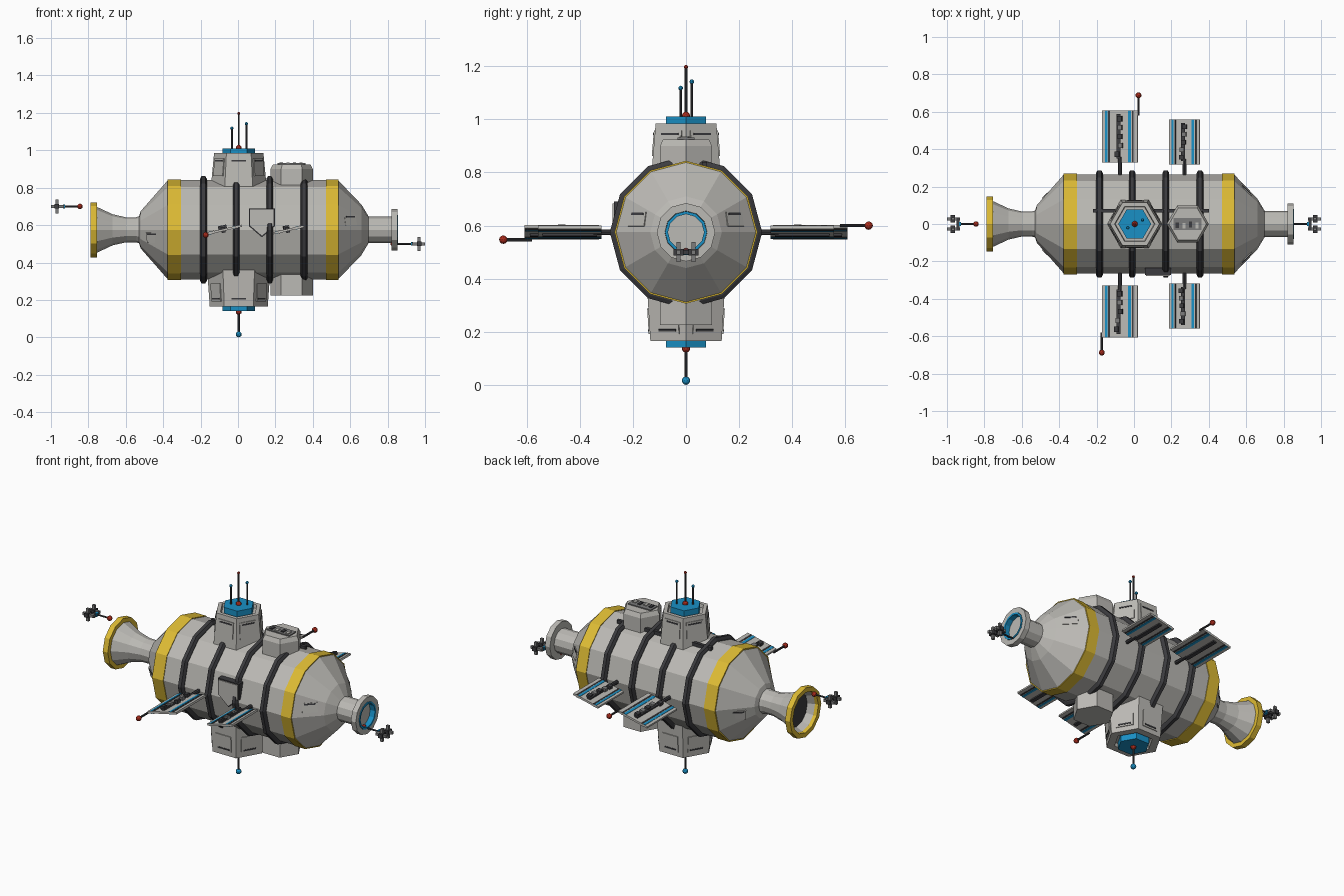
import bpy, bmesh, random
from math import sin, cos, pi, radians
from mathutils import Matrix, Vector

random.seed(4)
cube = bpy.data.objects.get("Cube")
if cube:
    bpy.data.objects.remove(cube)


def material(name, rgb):
    m = bpy.data.materials.new(name)
    m.use_nodes = True
    m.diffuse_color = (*rgb, 1)
    m.node_tree.nodes["Principled BSDF"].inputs["Base Color"].default_value = (*rgb, 1)
    return m


HULL = material("hull_grey", (0.5, 0.49, 0.46))
MID = material("mid_grey", (0.2, 0.2, 0.2))
DARK = material("dark_grey", (0.045, 0.045, 0.05))
YELLOW = material("yellow", (0.73, 0.5, 0.035))
BLUE = material("blue", (0.01, 0.28, 0.56))
RED = material("red", (0.4, 0.025, 0.012))
MZ = 0.575  # height of the hull axis


def finish(name, bm, mat):
    bmesh.ops.recalc_face_normals(bm, faces=bm.faces)
    me = bpy.data.meshes.new(name)
    bm.to_mesh(me)
    bm.free()
    me.materials.append(mat)
    ob = bpy.data.objects.new(name, me)
    bpy.context.collection.objects.link(ob)
    return ob


def lathe(name, profile, mat, sides=12, axis="X", loc=(0, 0, MZ), closed=False):
    """Spin (distance, radius) points around an axis; closed makes a hoop."""
    bm = bmesh.new()
    rings = []
    for d, r in profile:
        ring = []
        for i in range(sides):
            u, v = r * cos(2 * pi * i / sides), r * sin(2 * pi * i / sides)
            p = (d, u, v) if axis == "X" else (u, v, d)
            ring.append(bm.verts.new(Vector(p) + Vector(loc)))
        rings.append(ring)
    pairs = list(zip(rings, rings[1:]))
    if closed:
        pairs.append((rings[-1], rings[0]))
    else:
        bm.faces.new(rings[0])
        bm.faces.new(rings[-1])
    for a, b in pairs:
        for i in range(sides):
            j = (i + 1) % sides
            bm.faces.new((a[i], a[j], b[j], b[i]))
    return finish(name, bm, mat)


def box(name, loc, size, mat, frame=Matrix()):
    bm = bmesh.new()
    bmesh.ops.create_cube(bm, size=1, matrix=frame @ Matrix.Translation(loc) @ Matrix.Diagonal((*size, 1)))
    return finish(name, bm, mat)


def ball(name, loc, r, mat):
    bm = bmesh.new()
    bmesh.ops.create_icosphere(bm, subdivisions=2, radius=r, matrix=Matrix.Translation(loc))
    return finish(name, bm, mat)


def rod(name, a, b, r, mat=DARK):
    a, b = Vector(a), Vector(b)
    turn = (b - a).to_track_quat("Z", "Y").to_matrix().to_4x4()
    bm = bmesh.new()
    bmesh.ops.create_cone(bm, cap_ends=True, segments=8, radius1=r, radius2=r, depth=(b - a).length,
                          matrix=Matrix.Translation((a + b) / 2) @ turn)
    return finish(name, bm, mat)


def facing(loc, normal, up):
    """Frame whose z is the normal and whose y leans toward up."""
    n = Vector(normal).normalized()
    x = Vector(up).cross(n).normalized()
    m = Matrix((x, n.cross(x), n)).transposed().to_4x4()
    return Matrix.Translation(loc) @ m


def hatch(name, frame, w, h):
    box(name, (0, 0, 0), (w, h, 0.009), HULL, frame)
    box(name + "_slot", (0, h * 0.36, 0.004), (w * 0.75, 0.008, 0.006), DARK, frame)


# Main hull with tapered ends
lathe("hull", [(-0.53, 0.07), (-0.52, 0.1), (-0.375, 0.265), (0.535, 0.265),
               (0.66, 0.135), (0.705, 0.06)], HULL)
for label, a, b in (("right", -0.378, -0.305), ("left", 0.47, 0.537)):
    lathe(label + "_yellow_band", [(a, 0.24), (a, 0.269), (b, 0.269), (b, 0.24)], YELLOW, closed=True)
for x in (-0.185, -0.01, 0.17, 0.353):
    lathe("hull_hoop", [(x - 0.018, 0.25), (x - 0.018, 0.273), (x - 0.01, 0.287),
                        (x + 0.01, 0.287), (x + 0.018, 0.273), (x + 0.018, 0.25)], DARK, closed=True)

# Flared nozzle at the right end
lathe("nozzle", [(-0.52, 0.075), (-0.545, 0.067), (-0.6, 0.067), (-0.67, 0.083), (-0.76, 0.125),
                 (-0.78, 0.125), (-0.7, 0.088)], HULL)
lathe("nozzle_rim", [(-0.755, 0.118), (-0.755, 0.147), (-0.788, 0.147), (-0.788, 0.12)], YELLOW, closed=True)
lathe("nozzle_core", [(-0.72, 0.105), (-0.728, 0.104)], DARK)

# Docking port at the left end
lathe("docking_port", [(0.69, 0.07), (0.82, 0.07), (0.82, 0.11), (0.852, 0.11),
                       (0.852, 0.08), (0.822, 0.078)], HULL)
lathe("docking_ring", [(0.823, 0.068), (0.823, 0.079), (0.855, 0.079), (0.855, 0.068)], BLUE, closed=True)

# Hatches on the tapered ends
for side in (-1, 1):
    for label, x, r, tilt, ang in (("front_cone", 0.6, 0.194, 0.95, 15), ("rear_cone", -0.455, 0.17, -0.85, -15)):
        out = Vector((0, side * cos(radians(ang)), sin(radians(ang))))
        frame = facing(out * r * 0.97 + Vector((x, 0, MZ)), out + Vector((tilt, 0, 0)), (0, 0, 1))
        hatch(label + "_hatch", frame, 0.085, 0.055)

# Towers above and below, mirrored by s
for s, label, edge, r1, r2 in ((1, "upper", 0.985, 0.152, 0.132), (-1, "lower", 0.165, 0.17, 0.155)):
    base = MZ + s * 0.2
    lathe(label + "_tower", [(base, r1), (edge, r2), (edge, 0.108), (edge - s * 0.02, 0.104)],
          HULL, 6, "Z", (0.004, 0, 0))
    lathe(label + "_blue_cap", [(edge - s * 0.03, 0.088), (edge + s * 0.025, 0.088)],
          BLUE, 6, "Z", (0.004, 0, 0))
    ball(label + "_cap_ball", (0.004, 0, edge + s * 0.028), 0.016, RED)
    for k in range(6):
        a = radians(30 + 60 * k)
        out = Vector((cos(a), sin(a), 0))
        z = edge - s * 0.075
        t = (z - base) / (edge - base)
        apothem = (r1 + (r2 - r1) * t) * cos(pi / 6)
        lean = (r1 - r2) * 0.87 / abs(edge - base)
        frame = facing(out * apothem + Vector((0.004, 0, z)), out + Vector((0, 0, s * lean)), (0, 0, s))
        hatch(label + "_tower_hatch", frame, 0.1, 0.095)

# Smaller pods beside the towers
lathe("upper_pod", [(0.78, 0.113), (0.9, 0.113), (0.925, 0.1)], HULL, 6, "Z", (0.287, 0, 0))
lathe("lower_pod", [(0.38, 0.113), (0.225, 0.113)], HULL, 6, "Z", (0.287, 0, 0))
box("pod_tray", (0.285, 0, 0.927), (0.15, 0.065, 0.008), MID)
for i in range(4):
    box("pod_tray_unit", (0.232 + i * 0.035, random.uniform(-0.012, 0.012), 0.93), (0.018, 0.03, 0.012),
        (DARK, HULL)[i % 2])
box("top_pipe", (0.09, 0.07, 0.825), (0.62, 0.018, 0.03), DARK)

# Antennas
for x, y, top, r, mat in ((0.004, 0, 1.197, 0.008, RED), (-0.033, -0.02, 1.118, 0.009, BLUE),
                          (0.045, 0.022, 1.142, 0.009, BLUE)):
    rod("mast", (x, y, 1.0), (x, y, top), 0.005)
    ball("mast_tip", (x, y, top), r, mat)
rod("lower_mast", (0.004, 0, 0.14), (0.004, 0, 0.02), 0.006)
ball("lower_mast_tip", (0.004, 0, 0.016), 0.016, BLUE)

# Tilted solar wings on both sides
for side in (-1, 1):
    for x, w, near, far in ((-0.075, 0.195, 0.328, 0.608), (0.27, 0.168, 0.318, 0.558)):
        length = far - near
        frame = Matrix.Translation((x, side * (near + far) / 2, MZ)) @ Matrix.Rotation(radians(-13), 4, "Y")
        box("wing_panel", (0, 0, 0), (w, length, 0.012), HULL, frame)
        for u, wide, mat in ((-0.38, 0.07, BLUE), (-0.3, 0.045, DARK), (0.28, 0.08, BLUE), (0.37, 0.045, DARK)):
            box("wing_stripe", (u * w, 0, 0), (wide * w, length * 0.995, 0.016), mat, frame)
        box("wing_spine", (-0.005, 0, 0), (0.02, length * 0.85, 0.03), DARK, frame)
        for i in range(5):
            box("wing_spine_unit", (random.uniform(-0.018, 0.008), (i - 2) * length * 0.17, 0.01),
                (0.024, length * 0.1, 0.03), (DARK, MID)[i % 2], frame)
        rod("wing_arm", (x, side * 0.22, MZ), (x, side * (near + 0.03), MZ), 0.011)
    # Wing tip antenna
    tx, tz = (-0.172, 0.547) if side < 0 else (0.024, 0.6)
    rod("wing_antenna", (tx, side * 0.58, tz), (tx, side * 0.69, tz), 0.006)
    ball("wing_antenna_tip", (tx, side * 0.688, tz), 0.016, RED)

# Shield-shaped plate on the front, dark backing behind a grey face
for label, grow, y0, y1, mat in (("shield_edge", 1.0, -0.22, -0.272, DARK), ("shield_face", 0.9, -0.25, -0.277, HULL)):
    bm = bmesh.new()
    outline = [(-0.07, 0.07), (0.07, 0.07), (0.07, -0.025), (0, -0.085), (-0.07, -0.025)]
    f = bm.faces.new([bm.verts.new((0.128 + u * grow, y0, 0.62 + v * grow)) for u, v in outline])
    ext = bmesh.ops.extrude_face_region(bm, geom=[f])["geom"]
    bmesh.ops.translate(bm, vec=(0, y1 - y0, 0), verts=[v for v in ext if isinstance(v, bmesh.types.BMVert)])
    finish(label, bm, mat)

# Sensor clusters beyond each end
for s, z, start in ((-1, 0.7, 0.845), (1, 0.5, 0.83)):
    rod("sensor_rod", (s * start, 0, z), (s * 0.95, 0, z), 0.005)
    ball("sensor_ball", (s * start, 0, z), 0.015, RED)
    box("sensor_bridge", (s * 0.94, 0, z), (0.016, 0.07, 0.016), DARK)
    box("sensor_light", (s * 0.93, 0, z), (0.012, 0.02, 0.02), BLUE)
    for y in (-0.028, 0.028):
        box("sensor_body", (s * 0.965, y, z), (0.07, 0.016, 0.016), MID)
        box("sensor_fin", (s * 0.968, y, z), (0.016, 0.014, 0.075), MID)
        box("sensor_crossbar", (s * 0.968, y, z), (0.024, 0.038, 0.024), DARK)
